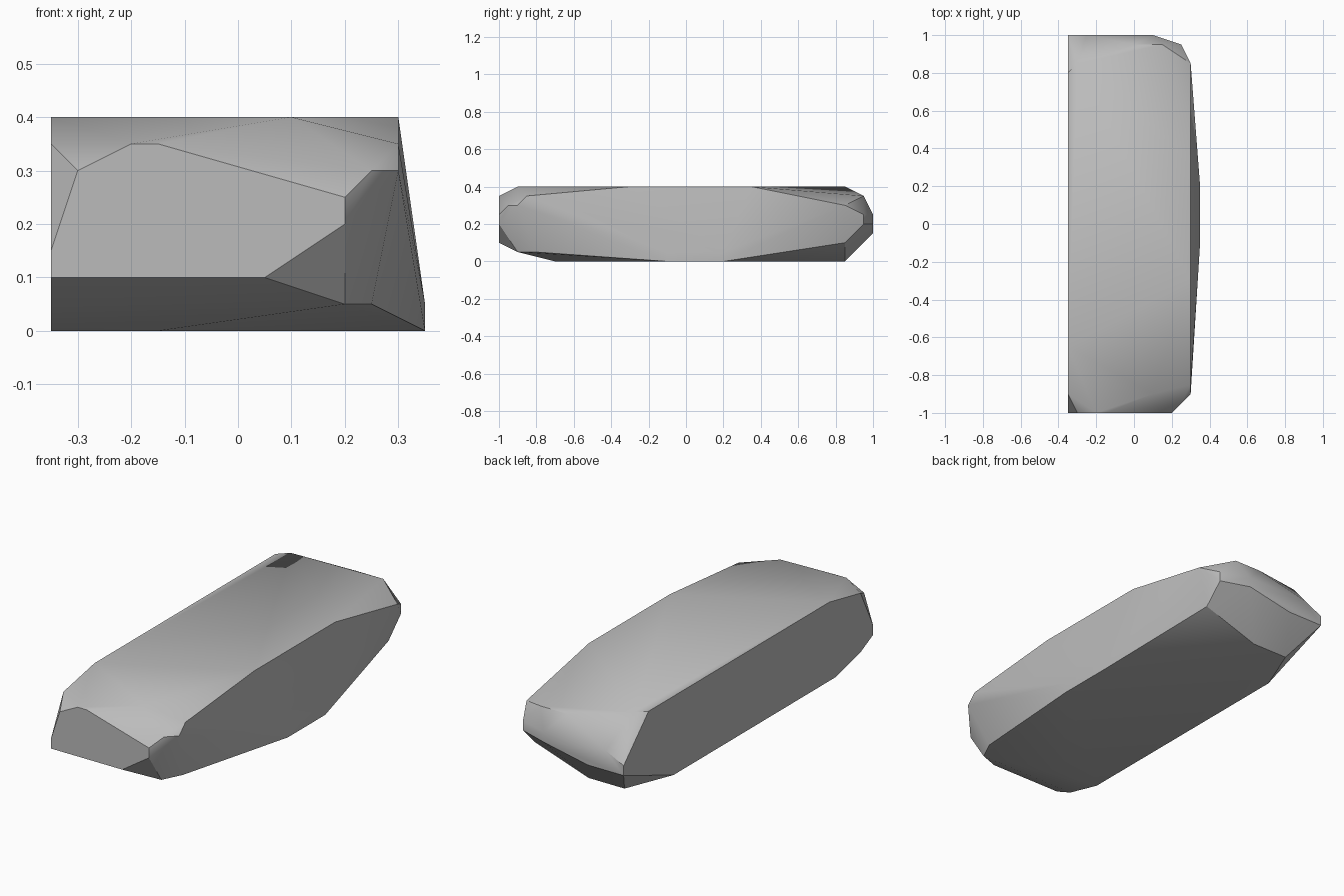
import bpy
import bmesh
import math

default_cube = bpy.data.objects.get("Cube")
if default_cube:
    bpy.data.objects.remove(default_cube, do_unlink=True)

GRID_STEP = 0.05

# Stone corners grouped by height layer, counted in grid steps (x, y)
corner_layers = {
    0: [(-7, -14), (-3, -14), (7, -2), (7, 4), (-1, 17), (-5, 17), (-7, 12)],
    1: [(-7, -18), (4, -18), (5, -16), (7, -2), (7, 4)],
    2: [(-7, -20), (1, -20), (5, 17)],
    3: [(-7, -20), (-7, 20), (-3, 20)],
    4: [(4, -20), (5, 19), (2, 20), (-7, 20)],
    5: [(4, -20), (5, 19), (2, 20), (-5, 20)],
    6: [(-6, -20), (5, -19), (6, -18), (6, 17)],
    7: [(-7, -18), (-4, -20), (-3, -20), (6, -17), (3, 19), (0, 19)],
    8: [(-7, -13), (-7, 16), (-6, 17), (2, -18), (6, -6), (6, 7)],
}


def make_material(name, colour):
    material = bpy.data.materials.new(name)
    material.use_nodes = True
    material.diffuse_color = colour
    shader = next(n for n in material.node_tree.nodes if n.type == "BSDF_PRINCIPLED")
    shader.inputs["Base Color"].default_value = colour
    return material


def make_hull(name, layers, material):
    """Wrap the layered corners in one convex, chipped block."""
    bm = bmesh.new()
    for height, corners in layers.items():
        for x, y in corners:
            bm.verts.new((x * GRID_STEP, y * GRID_STEP, height * GRID_STEP))
    bmesh.ops.convex_hull(bm, input=list(bm.verts))
    loose = [v for v in bm.verts if not v.link_faces]
    bmesh.ops.delete(bm, geom=loose, context="VERTS")
    # Merge the triangles of each flat facet
    bmesh.ops.dissolve_limit(bm, angle_limit=math.radians(1),
                             verts=list(bm.verts), edges=list(bm.edges))
    bmesh.ops.recalc_face_normals(bm, faces=list(bm.faces))
    mesh = bpy.data.meshes.new(name)
    bm.to_mesh(mesh)
    bm.free()
    mesh.materials.append(material)
    block = bpy.data.objects.new(name, mesh)
    bpy.context.collection.objects.link(block)
    return block


# Chipped stone block with soft shallow facets and crisp steep edges
stone_grey = make_material("stone grey", (0.5, 0.5, 0.5, 1.0))
stone = make_hull("stone_block", corner_layers, stone_grey)

bpy.ops.object.select_all(action="DESELECT")
stone.select_set(True)
bpy.context.view_layer.objects.active = stone
bpy.ops.object.shade_smooth_by_angle(angle=math.radians(30))
